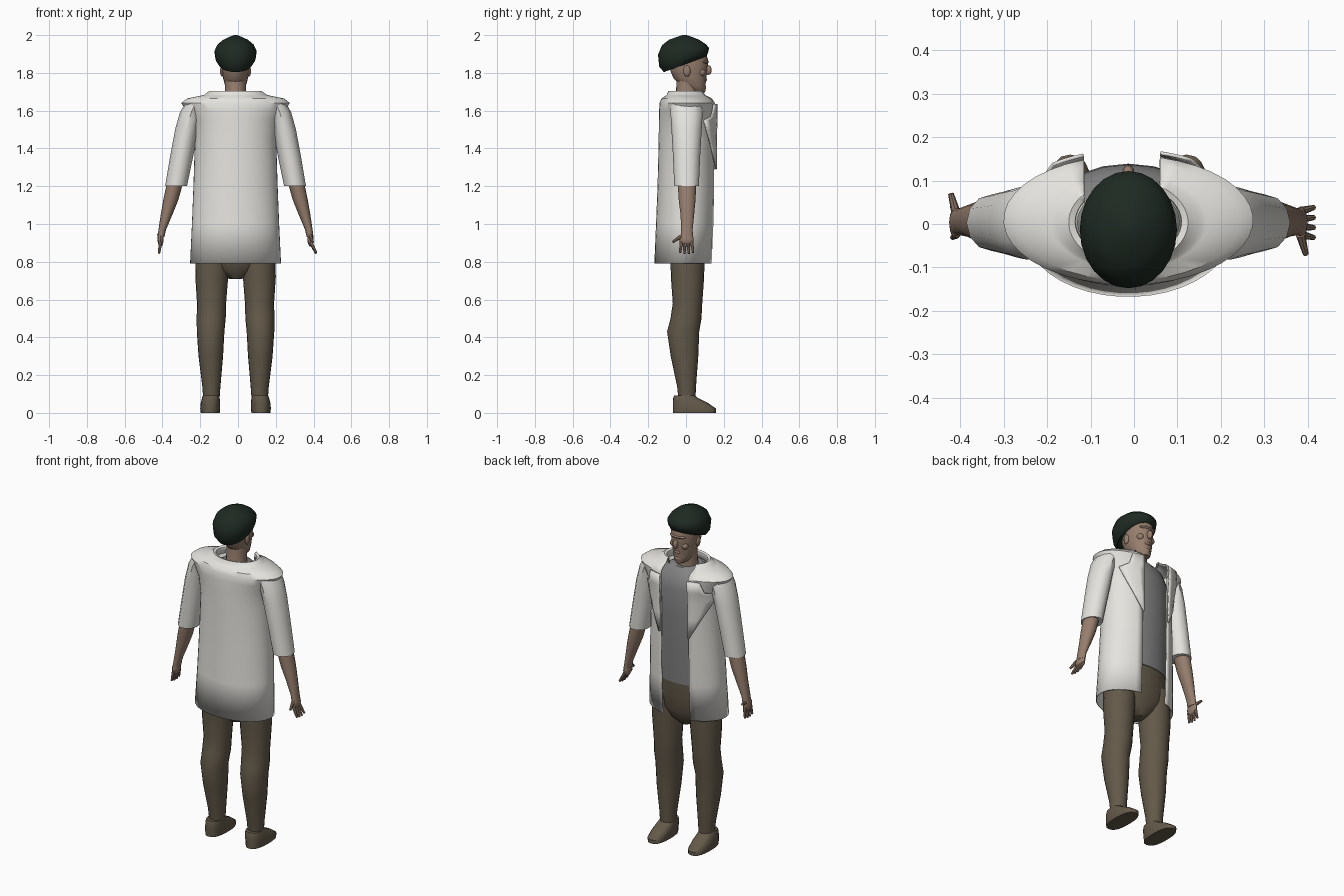
import bpy, bmesh, math
from mathutils import Vector

if "Cube" in bpy.data.objects:
    bpy.data.objects.remove(bpy.data.objects["Cube"], do_unlink=True)

CX = -0.013  # body centre line


def material(name, r, g, b):
    m = bpy.data.materials.new(name)
    m.use_nodes = True
    m.diffuse_color = (r, g, b, 1)
    bsdf = m.node_tree.nodes["Principled BSDF"]
    bsdf.inputs["Base Color"].default_value = (r, g, b, 1)
    bsdf.inputs["Roughness"].default_value = 0.8
    return m


WHITE = material("off_white_cloth", 0.78, 0.77, 0.73)
GREY = material("grey_cloth", 0.23, 0.23, 0.23)
BROWN = material("brown_cloth", 0.125, 0.1, 0.067)
SKIN = material("skin", 0.31, 0.21, 0.155)
GREEN = material("dark_green_felt", 0.013, 0.023, 0.016)


def finish(name, bm, mat, angle=40):
    bmesh.ops.recalc_face_normals(bm, faces=bm.faces)
    me = bpy.data.meshes.new(name)
    bm.to_mesh(me)
    bm.free()
    me.materials.append(mat)
    me.polygons.foreach_set("use_smooth", [True] * len(me.polygons))
    me.set_sharp_from_angle(angle=math.radians(angle))
    ob = bpy.data.objects.new(name, me)
    bpy.context.collection.objects.link(ob)
    return ob


def loft(name, rings, mat, segs=20, slopes=None, square=1.0, angle=40):
    """Skin elliptical rings given as (x, y, z, x radius, y radius)."""
    bm = bmesh.new()
    loops = []
    for k, (x, y, z, rx, ry) in enumerate(rings):
        loop = []
        for i in range(segs):
            t = math.tau * i / segs
            c, s = math.cos(t), math.sin(t)
            dx = rx * math.copysign(abs(c) ** square, c)
            dy = ry * math.copysign(abs(s) ** square, s)
            dz = slopes[k] * dy if slopes else 0
            loop.append(bm.verts.new((x + dx, y + dy, z + dz)))
        loops.append(loop)
    for a, b in zip(loops, loops[1:]):
        for i in range(segs):
            j = (i + 1) % segs
            bm.faces.new((a[i], a[j], b[j], b[i]))
    bm.faces.new(loops[0])
    bm.faces.new(loops[-1])
    return finish(name, bm, mat, angle)


def ball(name, centre, radii, mat):
    bm = bmesh.new()
    bmesh.ops.create_uvsphere(bm, u_segments=12, v_segments=8, radius=1)
    for v in bm.verts:
        v.co = Vector(centre) + Vector(a * b for a, b in zip(v.co, radii))
    return finish(name, bm, mat)


def finger(name, a, b, r):
    a, b = Vector(a), Vector(b)
    bm = bmesh.new()
    bmesh.ops.create_cone(bm, cap_ends=True, segments=8, radius1=r,
                          radius2=r * 0.6, depth=(b - a).length)
    turn = (b - a).to_track_quat("Z", "Y")
    for v in bm.verts:
        v.co = turn @ v.co + (a + b) / 2
    return finish(name, bm, SKIN)


# Legs, shoes, sleeves, forearms and hands
for side, s in (("right", -1), ("left", 1)):
    def at(*rows):
        return [(CX + s * d, y, z, rx, ry) for d, y, z, rx, ry in rows]

    loft(side + "_trouser_leg", at(
        (.128, .005, .07, .043, .045), (.128, .003, .14, .048, .05),
        (.131, -.008, .3, .065, .073), (.132, -.015, .43, .073, .085),
        (.129, .0, .5, .077, .082), (.127, .008, .58, .077, .078),
        (.126, .008, .72, .087, .088), (.12, .008, .9, .09, .092)), BROWN)
    loft(side + "_shoe", at(
        (.134, .045, 0, .05, .115), (.134, .045, .022, .053, .115),
        (.133, .025, .05, .052, .095), (.131, -.002, .078, .047, .066),
        (.13, -.008, .092, .043, .055)), BROWN, square=.8)
    loft(side + "_sleeve", at(
        (.315, .003, 1.2, .058, .065), (.285, .003, 1.36, .061, .072),
        (.258, .003, 1.5, .062, .08), (.235, .003, 1.59, .06, .085),
        (.215, .003, 1.635, .055, .085)), WHITE, segs=12)
    loft(side + "_forearm", at(
        (.395, .005, .93, .018, .033), (.388, .005, .97, .02, .031),
        (.365, .007, 1.05, .031, .037), (.342, .006, 1.13, .04, .046),
        (.32, .005, 1.22, .043, .05)), SKIN, segs=14)
    lean = .03 if s > 0 else .008
    px = CX + s * .397
    ball(side + "_palm", (px, .003, .918), (.016, .038, .038), SKIN)
    for i in range(4):
        y = -.027 + .02 * i
        finger(f"{side}_finger_{i + 1}", (px, y * .9, .905),
               (px + s * lean, y * 1.15, .84 + .006 * abs(i - 1.5)), .01)
    finger(side + "_thumb", (px, -s * .025, .935),
           (px + s * .012, -s * .07, .925 - .02 * s), .011)

# Pelvis and shirt
loft("trouser_seat", [
    (CX, .008, .71, .035, .04), (CX, .008, .75, .1, .075),
    (CX, .008, .81, .185, .095), (CX, .006, .9, .195, .108),
    (CX, .005, .99, .188, .113)], BROWN)
loft("shirt", [
    (CX, .005, .985, .19, .117), (CX, .01, 1.2, .192, .123),
    (CX, .013, 1.4, .192, .126), (CX, .01, 1.55, .19, .127),
    (CX, .005, 1.62, .16, .115), (CX, .0, 1.665, .08, .08)], GREY)

# Open coat: rings of (height, half width, back, front)
EDGE_LOW, EDGE_HIGH = -.115, .06
COAT = [(.79, .238, -.165, .14), (1.0, .228, -.156, .15),
        (1.2, .22, -.148, .155), (1.45, .212, -.142, .156),
        (1.55, .228, -.141, .158), (1.6, .258, -.14, .158),
        (1.64, .285, -.137, .155), (1.662, .255, -.128, .14),
        (1.677, .18, -.105, .115), (1.681, .165, -.1, .11),
        (1.702, .137, -.092, .1), (1.698, .125, -.082, .092),
        (1.665, .12, -.078, .088)]


def open_band(name, rows, segs=36):
    bm = bmesh.new()
    loops = []
    for z, rx, back, front in rows:
        start = math.asin((EDGE_HIGH - CX) / rx)
        end = math.tau + math.asin(max(-.95, (EDGE_LOW - CX) / rx))
        loop = []
        for i in range(segs + 1):
            t = start + (end - start) * i / segs
            loop.append(bm.verts.new((
                CX + rx * math.sin(t),
                (front + back) / 2 + (front - back) / 2 * math.cos(t), z)))
        loops.append(loop)
    for a, b in zip(loops, loops[1:]):
        for i in range(segs):
            bm.faces.new((a[i], a[i + 1], b[i + 1], b[i]))
    ob = finish(name, bm, WHITE, 35)
    mod = ob.modifiers.new("thickness", "SOLIDIFY")
    mod.thickness = .006
    mod.offset = 0
    return ob


open_band("coat", COAT)


def coat_front(x, z):
    """Depth of the coat's front surface."""
    for a, b in zip(COAT, COAT[1:]):
        if a[0] <= z <= b[0]:
            f = (z - a[0]) / (b[0] - a[0])
            rx, back, front = (p + (q - p) * f for p, q in zip(a[1:], b[1:]))
            k = math.sqrt(max(0, 1 - ((x - CX) / rx) ** 2))
            return (front + back) / 2 + (front - back) / 2 * k


# Lapels folded over the coat front
for side, edge, s in (("right", EDGE_LOW, -1), ("left", EDGE_HIGH, 1)):
    bm = bmesh.new()
    rows = []
    for z, w in ((1.29, .006), (1.4, .06), (1.5, .105), (1.55, .125),
                 (1.57, .085), (1.635, .07)):
        rows.append([bm.verts.new((edge + s * w * i / 4,
                                   coat_front(edge + s * w * i / 4, z) + .009, z))
                     for i in range(5)])
    for a, b in zip(rows, rows[1:]):
        for i in range(4):
            bm.faces.new((a[i], a[i + 1], b[i + 1], b[i]))
    lapel = finish(side + "_lapel", bm, WHITE)
    lapel.modifiers.new("thickness", "SOLIDIFY").thickness = .008

# Neck, head and facial features
loft("neck", [(CX, .0, 1.62, .066, .066), (CX, .005, 1.68, .056, .058),
              (CX, .01, 1.78, .056, .06)], SKIN)
loft("head", [
    (CX, .07, 1.695, .024, .03), (CX, .056, 1.704, .04, .047),
    (CX, .035, 1.735, .056, .068), (CX, .02, 1.775, .067, .088),
    (CX, .014, 1.82, .073, .1), (CX, .014, 1.87, .076, .103),
    (CX, .005, 1.93, .07, .09)], SKIN)
ball("nose", (CX, .118, 1.815), (.014, .018, .026), SKIN)
ball("brow", (CX, .095, 1.858), (.052, .026, .012), SKIN)
ball("lips", (CX, .1, 1.764), (.023, .012, .009), SKIN)
ball("chin", (CX, .083, 1.722), (.026, .024, .02), SKIN)
for side, s in (("right", -1), ("left", 1)):
    ball(side + "_ear", (CX + s * .071, .005, 1.81), (.011, .019, .03), SKIN)
    ball(side + "_cheek", (CX + s * .036, .083, 1.802), (.022, .02, .02), SKIN)

# Soft cap, tipped down at the back
loft("cap", [
    (CX, .0, 1.848, .076, .1), (CX, -.004, 1.846, .088, .113),
    (CX, -.012, 1.872, .106, .13), (CX, -.013, 1.915, .112, .135),
    (CX, -.012, 1.95, .096, .115), (CX, -.01, 1.975, .066, .08),
    (CX, -.008, 1.992, .03, .036), (CX, -.008, 2.0, .008, .01)],
    GREEN, segs=24, slopes=[.37, .37, .3, .14, .03, 0, 0, 0], angle=60)
